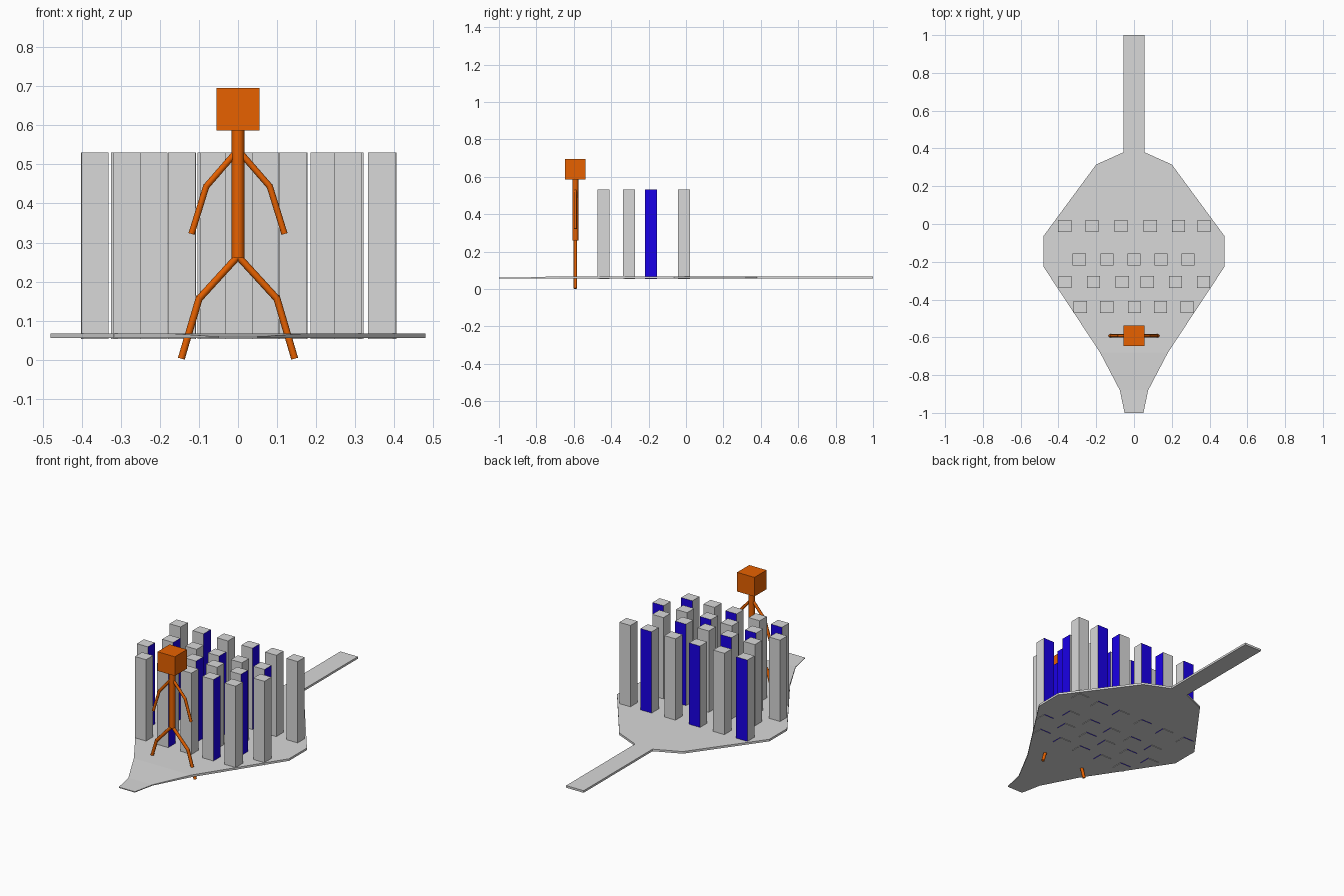
import bpy, bmesh
from mathutils import Vector

if "Cube" in bpy.data.objects:
    bpy.data.objects.remove(bpy.data.objects["Cube"])


def material(name, rgb):
    m = bpy.data.materials.new(name)
    m.diffuse_color = (*rgb, 1)
    m.use_nodes = True
    m.node_tree.nodes["Principled BSDF"].inputs["Base Color"].default_value = m.diffuse_color
    return m


GREY = material("grey", (0.69, 0.69, 0.69))
BLUE = material("blue", (0.01, 0.0, 0.8))
ORANGE = material("orange", (0.8, 0.12, 0.0))


def finish(bm, name, *mats):
    me = bpy.data.meshes.new(name)
    bmesh.ops.recalc_face_normals(bm, faces=bm.faces)
    bm.to_mesh(me)
    bm.free()
    for m in mats:
        me.materials.append(m)
    ob = bpy.data.objects.new(name, me)
    bpy.context.collection.objects.link(ob)
    return ob


def box(name, centre, size, *mats, blue_dir=None):
    bm = bmesh.new()
    bmesh.ops.create_cube(bm, size=1)
    for v in bm.verts:
        v.co = Vector(centre) + Vector(a * b for a, b in zip(v.co, size))
    bm.normal_update()
    if blue_dir is not None:
        for f in bm.faces:
            f.material_index = int(f.normal.dot(blue_dir) > 0.9)
    return finish(bm, name, *mats)


def rod(name, a, b, r, sides=8):
    a, b = Vector(a), Vector(b)
    bm = bmesh.new()
    bmesh.ops.create_cone(bm, cap_ends=True, segments=sides, radius1=r,
                          radius2=r, depth=(b - a).length)
    rot = Vector((0, 0, 1)).rotation_difference(b - a).to_matrix()
    for v in bm.verts:
        v.co = rot @ v.co + (a + b) / 2
    for f in bm.faces:
        f.smooth = len(f.verts) == 4
    ob = finish(bm, name, ORANGE)
    for e in ob.data.edges:  # keep the end rims sharp
        p, q = (ob.data.vertices[i].co for i in e.vertices)
        e.use_edge_sharp = (p - q).length < r
    return ob


# Platform: mirrored outline with a long tail, thinning at the front tip
half = [(0.055, 1), (0.055, 0.38), (0.2, 0.315), (0.48, -0.065),
        (0.48, -0.225), (0.18, -0.68), (0.075, -0.88), (0.05, -1)]
outline = half + [(-x, y) for x, y in reversed(half)]
bm = bmesh.new()
top = [bm.verts.new((x, y, 0.061 if y < -0.8 else 0.068)) for x, y in outline]
bottom = [bm.verts.new((x, y, 0.056)) for x, y in outline]
n, h = len(outline), len(half)
for i in range(n):
    j = (i + 1) % n
    bm.faces.new((top[i], top[j], bottom[j], bottom[i]))
for i in range(h - 1):
    for ring in (top, bottom):
        bm.faces.new((ring[i], ring[i + 1], ring[n - 2 - i], ring[n - 1 - i]))
finish(bm, "platform", GREY)

# Pillars: staggered rows, the blue side alternating between back and right
rows = [(-0.01, (-0.367, -0.222, -0.069, 0.086, 0.236, 0.37), 0),
        (-0.187, (-0.29, -0.143, 0.0, 0.143, 0.286), 1),
        (-0.306, (-0.366, -0.215, -0.062, 0.07, 0.22, 0.368), 1),
        (-0.44, (-0.284, -0.144, 0.002, 0.141, 0.281), 0)]
BACK, RIGHT = Vector((0, 1, 0)), Vector((1, 0, 0))
for r, (y, xs, start) in enumerate(rows):
    for i, x in enumerate(xs):
        side = RIGHT if (i + start) % 2 else BACK
        if r == 0 and i == 5:
            side = Vector()  # plain corner pillar
        box("pillar", (x, y, 0.292), (0.07, 0.064, 0.478), GREY, BLUE, blue_dir=side)

# Stick figure: block head, rod torso, two-part arms and legs
Y = -0.592
box("head", (0, Y, 0.641), (0.109, 0.109, 0.109), ORANGE)
rod("torso", (0, Y, 0.26), (0, Y, 0.59), 0.016, 12)
for s, side in ((-1, "left"), (1, "right")):
    rod(side + "_upper_arm", (0, Y, 0.537), (s * 0.08, Y, 0.445), 0.008)
    rod(side + "_forearm", (s * 0.08, Y, 0.448), (s * 0.119, Y, 0.322), 0.008)
    rod(side + "_thigh", (0, Y, 0.265), (s * 0.098, Y, 0.158), 0.009)
    rod(side + "_shin", (s * 0.098, Y, 0.162), (s * 0.145, Y, 0.003), 0.009)
